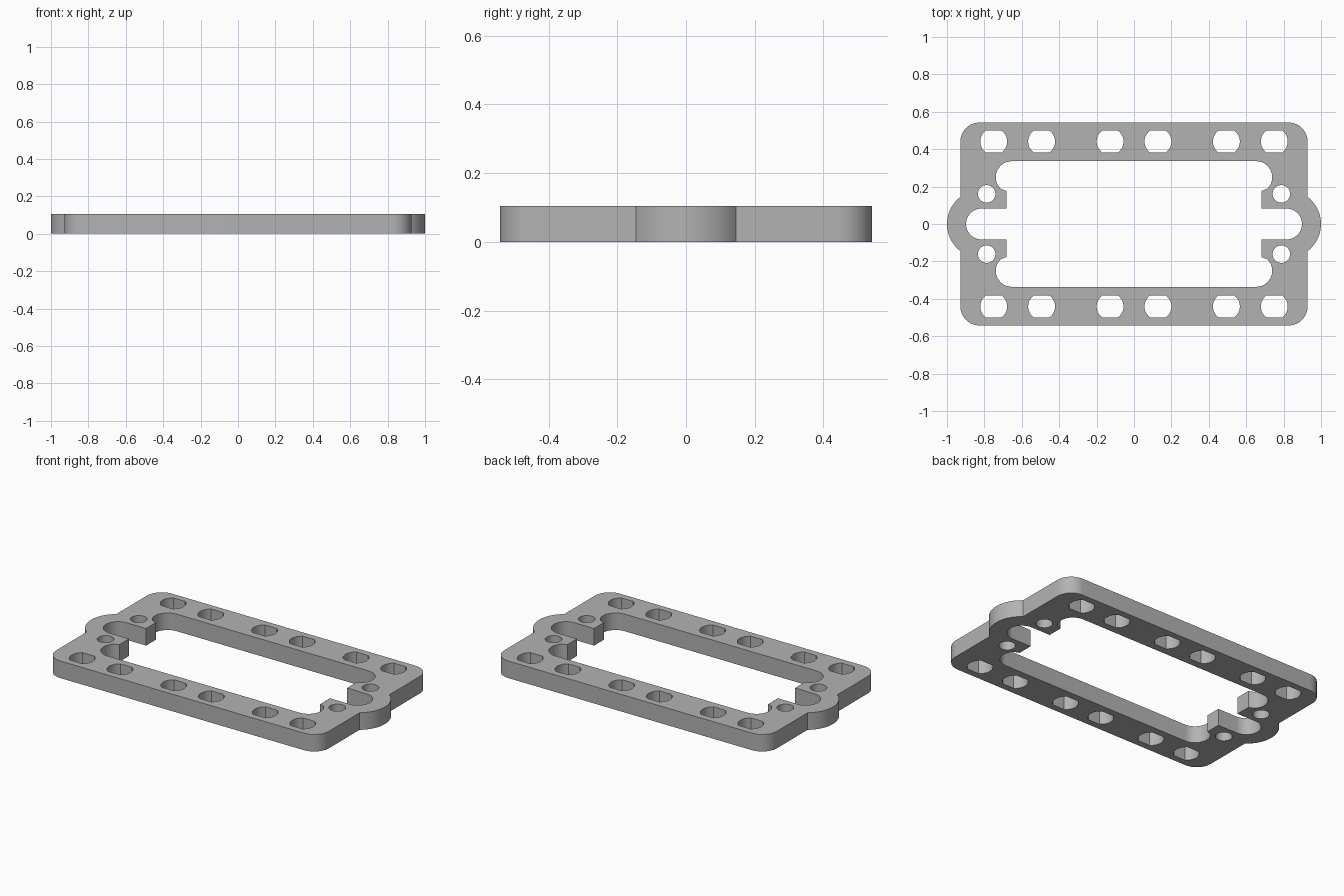
import bpy, bmesh
from math import sin, cos, acos, radians, degrees

cube = bpy.data.objects.get("Cube")
if cube:
    bpy.data.objects.remove(cube)

THICKNESS = 0.105


def arc(cx, cy, r, start, end, steps=12):
    angles = [radians(start + (end - start) * i / steps) for i in range(steps + 1)]
    return [(cx + r * cos(a), cy + r * sin(a)) for a in angles]


def four_way(quarter):
    """Close a +x +y quarter outline by mirroring it across both axes."""
    half = quarter + [(-x, y) for x, y in reversed(quarter)]
    loop = half + [(-x, -y) for x, y in half]
    return [p for i, p in enumerate(loop)
            if abs(p[0] - loop[i - 1][0]) + abs(p[1] - loop[i - 1][1]) > 1e-5]


def slot_hole(cx, cy, r=0.072, flat=0.06):
    """Round hole with flattened top and bottom."""
    a = 90 - degrees(acos(flat / r))
    return arc(cx, cy, r, -a, a) + arc(cx, cy, r, 180 - a, 180 + a)


# Outer rim: rounded rectangle with a round bulge on each end
bulge = degrees(acos(0.11 / 0.182))
outer = four_way(arc(0.818, 0, 0.182, 0, bulge) + arc(0.828, 0.442, 0.1, 0, 90))

# Window: round-ended cable notch, square tab, round corner pocket
window = four_way(arc(0.815, 0, 0.083, 0, 90)
                  + [(0.683, 0.083), (0.683, 0.177)]
                  + arc(0.653, 0.25, 0.086, -45, 90))

loops = [outer, window]

# Mounting slots in the long rails and screw holes in the tabs
for side in (-1, 1):
    for end in (-1, 1):
        loops += [slot_hole(end * x, side * 0.441) for x in (0.128, 0.494, 0.75)]
        loops.append(arc(end * 0.788, side * 0.161, 0.047, 0, 360, 32)[:-1])

# Fill the flat outline, then extrude it to a plate
bm = bmesh.new()
for loop in loops:
    verts = [bm.verts.new((x, y, 0)) for x, y in loop]
    for i, v in enumerate(verts):
        bm.edges.new((verts[i - 1], v))
bmesh.ops.triangle_fill(bm, use_beauty=True, edges=bm.edges[:], normal=(0, 0, 1))
top = bmesh.ops.extrude_face_region(bm, geom=bm.faces[:], use_keep_orig=True)["geom"]
bmesh.ops.translate(bm, vec=(0, 0, THICKNESS),
                    verts=[g for g in top if isinstance(g, bmesh.types.BMVert)])
bmesh.ops.recalc_face_normals(bm, faces=bm.faces[:])
mesh = bpy.data.meshes.new("mounting_frame")
bm.to_mesh(mesh)
bm.free()

# Plain grey finish
grey = bpy.data.materials.new("plain_grey")
grey.use_nodes = True
grey.diffuse_color = (0.45, 0.45, 0.45, 1)
grey.node_tree.nodes["Principled BSDF"].inputs["Base Color"].default_value = grey.diffuse_color
mesh.materials.append(grey)

frame = bpy.data.objects.new("mounting_frame", mesh)
bpy.context.collection.objects.link(frame)
bpy.ops.object.select_all(action="DESELECT")
frame.select_set(True)
bpy.context.view_layer.objects.active = frame
bpy.ops.object.shade_smooth_by_angle(angle=radians(30))
